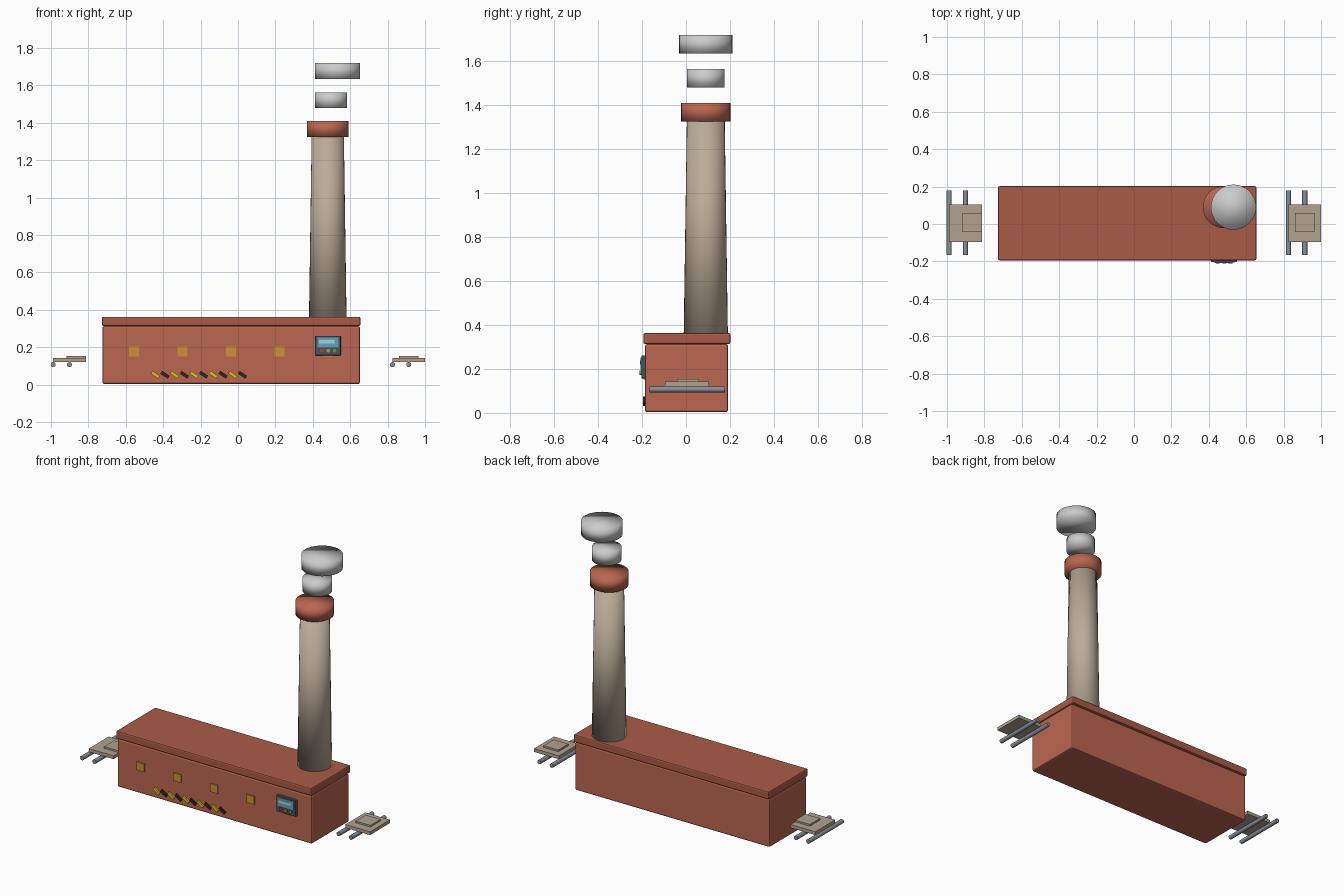
import bpy
from math import radians, pi

if "Cube" in bpy.data.objects:
    bpy.data.objects.remove(bpy.data.objects["Cube"])


def mat(name, *rgb):
    """Material from display (sRGB) values, converted to linear."""
    m = bpy.data.materials.new(name)
    m.diffuse_color = [c ** 2.2 for c in rgb] + [1]
    m.use_nodes = True
    m.node_tree.nodes["Principled BSDF"].inputs["Base Color"].default_value = m.diffuse_color
    return m


BRICK = mat("brick", 0.73, 0.40, 0.32)
TRIM = mat("trim", 0.66, 0.36, 0.285)
STONE = mat("stone", 0.73, 0.67, 0.59)
STEEL = mat("steel", 0.53, 0.56, 0.60)
PLATE = mat("plate", 0.69, 0.63, 0.56)
AMBER = mat("amber", 0.80, 0.57, 0.22)
YELLOW = mat("yellow", 0.88, 0.75, 0.08)
BLACK = mat("black", 0.19, 0.17, 0.17)
FRAME = mat("frame", 0.29, 0.32, 0.36)
SCREEN = mat("screen", 0.40, 0.63, 0.72)
GLOW = mat("glow", 0.62, 0.83, 0.90)
RED = mat("red", 0.80, 0.22, 0.15)
GREEN = mat("green", 0.30, 0.65, 0.30)


def box(name, x, y, z, m, bevel=0, rot=0):
    """Box from (min, max) ranges, optionally bevelled and turned about y."""
    mid = [(a + b) / 2 for a, b in (x, y, z)]
    bpy.ops.mesh.primitive_cube_add(size=1, location=mid)
    ob = bpy.context.object
    ob.name = name
    ob.scale = [b - a for a, b in (x, y, z)]
    bpy.ops.object.transform_apply(location=False, rotation=False, scale=True)
    ob.rotation_euler.y = rot
    ob.data.materials.append(m)
    if bevel:
        mod = ob.modifiers.new("bevel", 'BEVEL')
        mod.width = bevel
        mod.segments = 2
    return ob


def tube(name, x, y, z0, z1, r0, r1, m=None):
    """Upright tapered cylinder with fully smooth shading."""
    bpy.ops.mesh.primitive_cone_add(vertices=32, radius1=r0, radius2=r1, depth=z1 - z0,
                                    location=(x, y, (z0 + z1) / 2))
    ob = bpy.context.object
    ob.name = name
    bpy.ops.object.shade_smooth()
    if m:
        ob.data.materials.append(m)


def rod(name, x, y0, y1, z, r, m):
    """Cylinder lying along y."""
    bpy.ops.mesh.primitive_cylinder_add(vertices=16, radius=r, depth=y1 - y0,
                                        location=(x, (y0 + y1) / 2, z), rotation=(pi / 2, 0, 0))
    ob = bpy.context.object
    ob.name = name
    ob.data.materials.append(m)
    bpy.ops.object.shade_smooth_by_angle()


# Main hall and roof slab
box("hall", (-0.725, 0.652), (-0.186, 0.191), (0.003, 0.313), BRICK, 0.01)
box("roof", (-0.727, 0.654), (-0.194, 0.202), (0.313, 0.363), TRIM, 0.008)

# Chimney with collar and two smoke puffs
tube("chimney", 0.48, 0.09, 0.315, 1.34, 0.101, 0.086, STONE)
tube("chimney_collar", 0.48, 0.09, 1.325, 1.41, 0.112, 0.112, BRICK)
tube("small_puff", 0.498, 0.09, 1.48, 1.563, 0.086, 0.086)
tube("large_puff", 0.532, 0.09, 1.635, 1.719, 0.121, 0.121)

# Windows along the front
for i in range(5):
    cx = -0.556 + 0.2595 * i
    box(f"window_{i}", (cx - 0.027, cx + 0.027), (-0.193, -0.18), (0.151, 0.203), AMBER)

# Slanted warning stripes
for i in range(10):
    cx = -0.442 + 0.0517 * i
    box(f"warning_stripe_{i}", (cx - 0.024, cx + 0.024), (-0.196, -0.18), (0.044, 0.062),
        BLACK if i % 2 else YELLOW, rot=radians(34))

# Control panel with screen and buttons
box("panel_frame", (0.412, 0.55), (-0.203, -0.18), (0.157, 0.261), FRAME, 0.003)
box("panel_screen", (0.424, 0.538), (-0.207, -0.2), (0.198, 0.252), SCREEN)
box("screen_readout", (0.432, 0.517), (-0.209, -0.205), (0.22, 0.238), GLOW)
for i, m in enumerate((RED, AMBER, GREEN)):
    rod(f"button_{i}", 0.448 + 0.034 * i, -0.211, -0.2, 0.182, 0.01, m)

# Conveyor stubs: plate, raised pad and two rollers at each end
for side, x0, pad in (("left", -0.988, (-0.918, -0.814)), ("right", 0.826, (0.861, 0.965))):
    box(f"{side}_conveyor_plate", (x0, x0 + 0.175), (-0.096, 0.105), (0.121, 0.142), PLATE)
    box(f"{side}_conveyor_pad", pad, (-0.042, 0.06), (0.14, 0.153), PLATE)
    for k, rx in enumerate((x0, x0 + 0.087)):
        rod(f"{side}_roller_{k}", rx, -0.165, 0.178, 0.107, 0.0135, STEEL)
